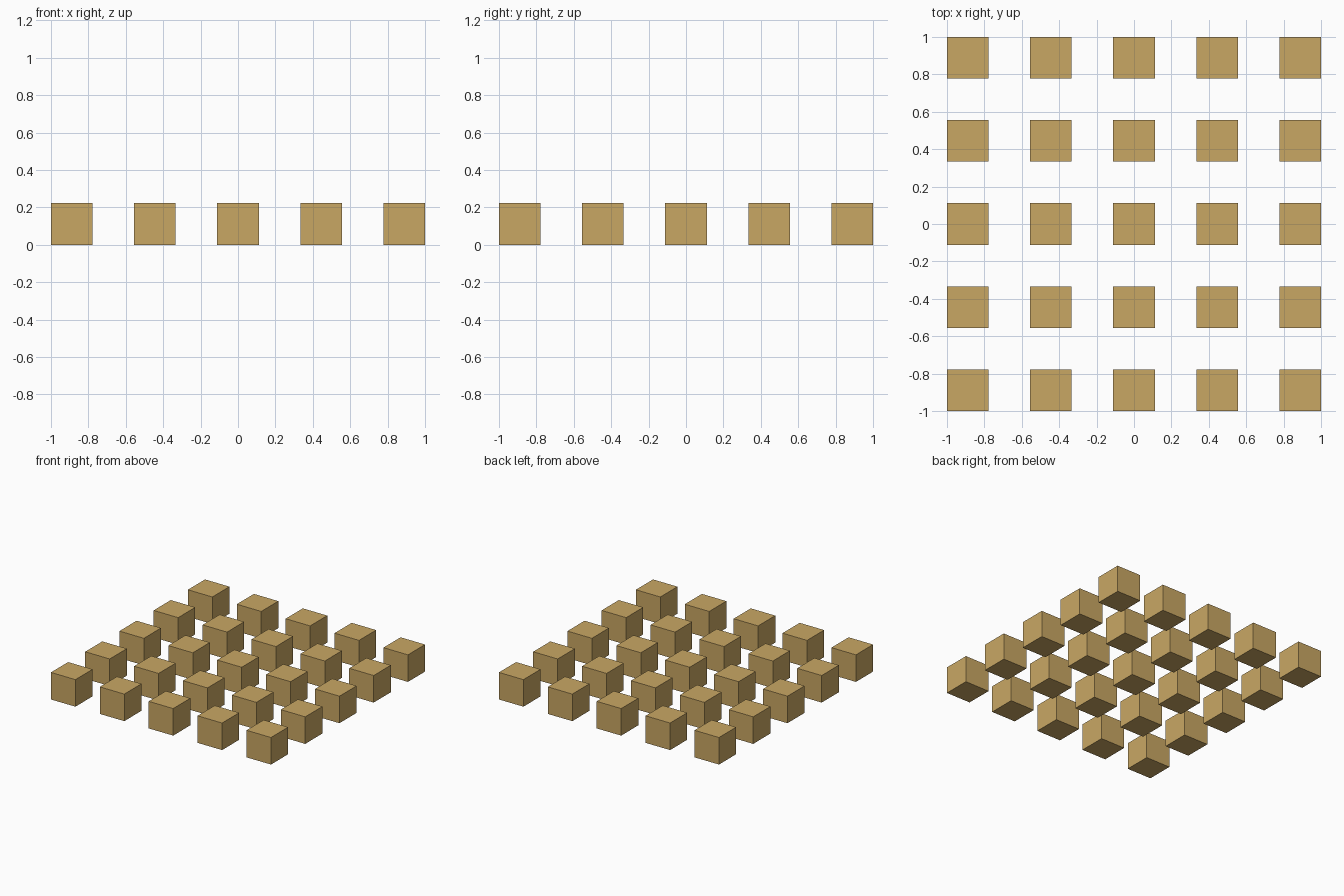
import bpy

if "Cube" in bpy.data.objects:
    bpy.data.objects.remove(bpy.data.objects["Cube"])

COUNT = 5
SIZE = 2 / 9          # cube edge; gaps equal one cube edge
PITCH = 2 * SIZE

tan = bpy.data.materials.new("tan_wood")
tan.diffuse_color = (0.584, 0.386, 0.127, 1)
tan.use_nodes = True
tan.node_tree.nodes["Principled BSDF"].inputs["Base Color"].default_value = tan.diffuse_color

# Five by five grid of separate cubes resting on the ground
for row in range(COUNT):
    for col in range(COUNT):
        x = (col - (COUNT - 1) / 2) * PITCH
        y = (row - (COUNT - 1) / 2) * PITCH
        bpy.ops.mesh.primitive_cube_add(size=SIZE, location=(x, y, SIZE / 2))
        cube = bpy.context.object
        cube.name = f"cube_row{row + 1}_column{col + 1}"
        cube.data.materials.append(tan)
